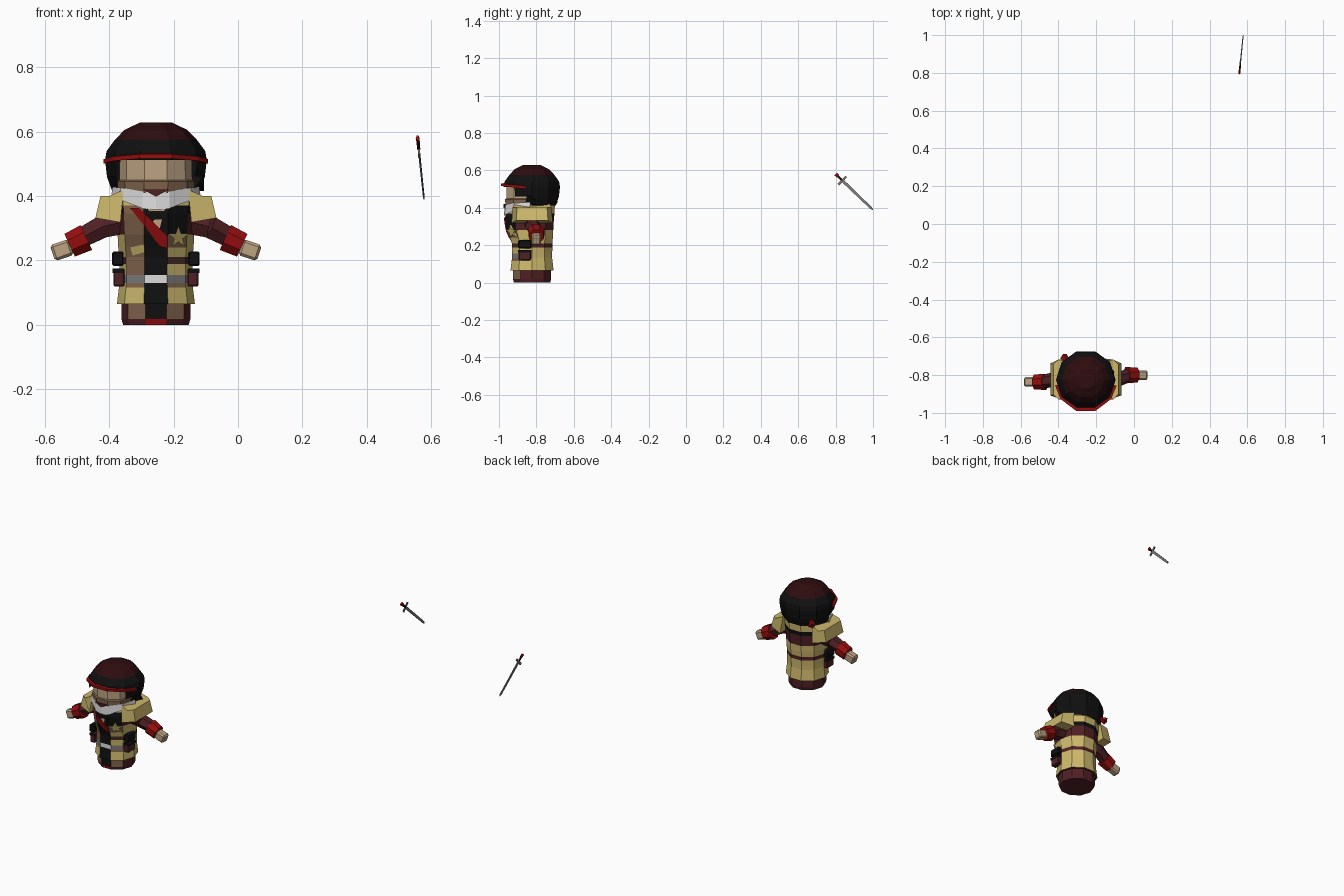
import bpy, bmesh, math
from mathutils import Vector, Matrix

if "Cube" in bpy.data.objects:
    bpy.data.objects.remove(bpy.data.objects["Cube"])

CX, CY = -0.255, -0.823
PALETTE = {
    "dark_maroon": (46, 12, 14), "black": (16, 16, 16), "red": (150, 14, 14),
    "yellow_cloth": (205, 184, 108), "skin": (188, 163, 130), "brown": (130, 100, 76),
    "white": (220, 220, 220), "grey": (125, 125, 125), "sleeve_maroon": (80, 32, 36),
    "shade_brown": (66, 44, 32)}
MATS = {}
for name, rgb in PALETTE.items():
    m = bpy.data.materials.new(name)
    lin = [((c / 255 + 0.055) / 1.055) ** 2.4 if c > 10 else c / 255 / 12.92 for c in rgb]
    m.diffuse_color = (*lin, 1)
    m.use_nodes = True
    m.node_tree.nodes["Principled BSDF"].inputs["Base Color"].default_value = m.diffuse_color
    MATS[name] = m
NAMES = list(PALETTE)


def finish(name, bm):
    bmesh.ops.recalc_face_normals(bm, faces=bm.faces)
    me = bpy.data.meshes.new(name)
    bm.to_mesh(me)
    bm.free()
    for m in MATS.values():
        me.materials.append(m)
    ob = bpy.data.objects.new(name, me)
    bpy.context.collection.objects.link(ob)
    return ob


def lathe(name, rings, rule, cy=CY, caps=(None, None), n=10):
    """rings: (radius, z, front stretch). rule(k, row) gives a colour or None for a hole."""
    bm = bmesh.new()
    vs = []
    for r, z, s in rings:
        row = []
        for j in range(n):
            a = math.tau * (j - 0.5) / n
            y = -r * math.cos(a)
            row.append(bm.verts.new((CX + r * math.sin(a), cy + y * (s if y < 0 else 1), z)))
        vs.append(row)
    for i in range(len(rings) - 1):
        for j in range(n):
            col = rule(j if j <= n // 2 else j - n, i)
            if col:
                q = (j + 1) % n
                f = bm.faces.new((vs[i][j], vs[i][q], vs[i + 1][q], vs[i + 1][j]))
                f.material_index = NAMES.index(col)
    for row, col in zip((vs[0], vs[-1]), caps):
        if col:
            bm.faces.new(row).material_index = NAMES.index(col)
    return finish(name, bm)


def prism(name, front, back, col):
    """Solid between two matching outlines."""
    bm = bmesh.new()
    a, b = [bm.verts.new(p) for p in front], [bm.verts.new(p) for p in back]
    bm.faces.new(a)
    bm.faces.new(b)
    for i in range(len(a)):
        q = (i + 1) % len(a)
        bm.faces.new((a[i], a[q], b[q], b[i]))
    for f in bm.faces:
        f.material_index = NAMES.index(col)
    return finish(name, bm)


def tube(name, p0, p1, r0, r1, col, sides=6, flat=1.0, ref=(0, 1, 0)):
    """Tapered prism along a line; flat squashes it along ref."""
    p0, p1 = Vector(p0), Vector(p1)
    d = (p1 - p0).normalized()
    u = d.cross(Vector(ref)).normalized()
    v = u.cross(d)
    def ring(p, r):
        return [p + u * r * math.cos(t) + v * r * flat * math.sin(t)
                for t in (math.tau * (i + 0.5) / sides for i in range(sides))]
    return prism(name, ring(p0, r0), ring(p1, r1), col)


def box(name, c, size, col, bevel=0.0, rot=0.0):
    bm = bmesh.new()
    bmesh.ops.create_cube(bm, size=1)
    if bevel:
        bmesh.ops.scale(bm, vec=size, verts=bm.verts)
        bmesh.ops.bevel(bm, geom=bm.edges[:], offset=bevel, segments=1, affect='EDGES')
    else:
        bmesh.ops.scale(bm, vec=size, verts=bm.verts)
    bmesh.ops.transform(bm, matrix=Matrix.Translation(c) @ Matrix.Rotation(rot, 4, 'Y'), verts=bm.verts)
    for f in bm.faces:
        f.material_index = NAMES.index(col)
    return finish(name, bm)


# robe: one ten-sided body, coloured by panel and height band
BODY = [(0.102, 0, 1), (0.107, 0.018, 1), (0.107, 0.065, 1), (0.121, 0.065, 1), (0.115, 0.115, 1),
        (0.113, 0.13, 1), (0.113, 0.155, 1), (0.114, 0.188, 1), (0.114, 0.21, 1), (0.117, 0.24, 1.06),
        (0.119, 0.28, 1.2), (0.123, 0.345, 1.24), (0.126, 0.37, 1.15), (0.128, 0.412, 1.0), (0.10, 0.425, 1.0)]


def robe_colour(k, row):
    if row == 0:
        return "red" if k == 0 else "sleeve_maroon"
    if row in (1, 2):
        return "black" if k == 0 else "brown" if abs(k) == 1 else "sleeve_maroon"
    if k == 0:
        return "white" if row == 5 else "black"
    if row in (3, 4) and abs(k) == 1:
        return "yellow_cloth" if row == 3 else "brown"
    if row == 5 and abs(k) <= 2:
        return "grey"
    if k == -1:
        return "yellow_cloth" if row >= 12 else "brown"
    if k == 1:
        return {6: "yellow_cloth", 7: "shade_brown", 8: "yellow_cloth", 9: "brown",
                10: "black", 11: "black"}.get(row, "yellow_cloth")
    return {7: "sleeve_maroon", 10: "sleeve_maroon", 11: "black"}.get(row, "yellow_cloth")


lathe("robe", BODY, robe_colour, caps=("sleeve_maroon", "yellow_cloth"))


# flat decorations that follow the robe front
def on_robe(x, z, lift):
    for (r0, z0, s0), (r1, z1, s1) in zip(BODY[3:], BODY[4:]):
        if z0 <= z <= z1:
            t = (z - z0) / (z1 - z0)
            r, s = r0 + (r1 - r0) * t, s0 + (s1 - s0) * t
            break
    half = r * math.sin(math.pi / 10)
    y = -r * math.cos(math.pi / 10) + max(0, abs(x) - half) * math.tan(math.radians(36))
    return (CX + x, CY + y * s - lift, z)


def plate(name, pts, col, lift=0.005):
    prism(name, [on_robe(x, z, lift) for x, z in pts], [on_robe(x, z, -0.003) for x, z in pts], col)


plate("bare_chest", [(-0.028, 0.368), (0.03, 0.368), (0.012, 0.30), (0.004, 0.29)], "skin", 0.004)
plate("sash_upper", [(-0.08, 0.362), (-0.052, 0.362), (-0.034, 0.345), (-0.034, 0.305)], "red")
plate("sash_lower", [(-0.034, 0.345), (0.036, 0.275), (0.036, 0.238), (0.012, 0.243), (-0.034, 0.305)], "red", 0.006)
star = [(0.07 + (0.034 if i % 2 == 0 else 0.014) * math.sin(i * math.pi / 5),
         0.272 + (0.036 if i % 2 == 0 else 0.015) * math.cos(i * math.pi / 5)) for i in range(10)]
plate("chest_ornament", star, "yellow_cloth", 0.009)
plate("left_panel_patch", [(-0.072, 0.215), (-0.037, 0.225), (-0.037, 0.25), (-0.08, 0.24)], "yellow_cloth", 0.004)

# head, jaw and hair
lathe("head", [(0.118, 0.41, 1), (0.120, 0.445, 1), (0.113, 0.45, 1), (0.112, 0.53, 1)],
      lambda k, r: "brown" if r < 2 else "skin", cy=-0.853, caps=("brown", "skin"))
HAIR = [(0.135, 0.412, 1), (0.152, 0.46, 1), (0.158, 0.512, 1), (0.153, 0.54, 1),
        (0.127, 0.575, 1), (0.098, 0.605, 1), (0.05, 0.628, 1)]


def hair_colour(k, row):
    if (row == 0 and abs(k) <= 2) or (row == 1 and abs(k) <= 1):
        return None
    return "black" if row < 4 else "dark_maroon"


lathe("hair_and_cap", HAIR, hair_colour, cy=-0.824, caps=(None, "dark_maroon"))
lathe("cap_lining", [(0.10, 0.513, 1), (0.156, 0.513, 1)], lambda k, r: "black", cy=-0.824)
tri = [(CX + 0.15, -0.85, 0.47), (CX + 0.15, -0.78, 0.415), (CX + 0.12, -0.86, 0.42)]
prism("side_lock", tri, [(x - 0.03, y + 0.03, z) for x, y, z in tri], "black")

# red headband brim, wider at the front
angs = [math.radians(a) for a in (-80, -54, -18, 18, 54, 80)]
outer = [(CX + 0.165 * math.sin(a), -0.826 - 0.172 * math.cos(a), 0.497 + 0.02 * math.cos(a)) for a in angs]
inner = [(CX + 0.135 * math.sin(a), -0.826 - 0.125 * math.cos(a), 0.500 + 0.02 * math.cos(a)) for a in angs]
bm = bmesh.new()
rows = [[bm.verts.new((x, y, z + dz)) for x, y, z in pts]
        for pts, dz in ((outer, 0), (outer, 0.014), (inner, 0.014), (inner, 0))]
for i in range(4):
    for j in range(5):
        p, q = rows[i], rows[(i + 1) % 4]
        bm.faces.new((p[j], p[j + 1], q[j + 1], q[j])).material_index = NAMES.index("red")
finish("headband_brim", bm)
tube("headband_knot", (CX - 0.095, -0.725, 0.45), (CX - 0.118, -0.70, 0.43), 0.01, 0.022, "red", 4)

# white scarf wrapping the front of the neck
bm = bmesh.new()
strip = []
for a in (-90, -54, -18, 0, 18, 54, 90):
    s, c = math.sin(math.radians(a)), math.cos(math.radians(a))
    strip.append([bm.verts.new((CX + r * s, -0.835 - r * c, z)) for r, z in
                  ((0.115, 0.425 - 0.01 * c), (0.135, 0.428 - 0.017 * c ** 4), (0.138, 0.405 - 0.048 * c ** 2))])
for p, q in zip(strip, strip[1:]):
    for i in range(2):
        bm.faces.new((p[i], q[i], q[i + 1], p[i + 1])).material_index = NAMES.index("white")
finish("scarf", bm)
prism("scarf_gap", [(CX + x, -0.976, z) for x, z in ((-0.04, 0.42), (0.04, 0.42), (0, 0.398))],
      [(CX + x, -0.955, z) for x, z in ((-0.04, 0.42), (0.04, 0.42), (0, 0.398))], "sleeve_maroon")

# mirrored parts: shoulder pads, sleeves, cuffs, hands, pouches
for side, label, hy in ((-1, "right", -0.836), (1, "left", -0.80)):
    X = lambda d: CX + side * d
    prof = [(0.10, 0.42, 0.095), (0.145, 0.40, 0.105), (0.172, 0.40, 0.08), (0.188, 0.332, 0.085), (0.11, 0.318, 0.11)]
    prism(label + "_shoulder_pad", [(X(d), CY - w, z) for d, z, w in prof],
          [(X(d), CY + w, z) for d, z, w in prof], "yellow_cloth")
    elbow = (X(0.165), CY, 0.305)
    tube(label + "_upper_sleeve", (X(0.08), CY, 0.325), elbow, 0.045, 0.04, "sleeve_maroon")
    tube(label + "_lower_sleeve", elbow, (X(0.235), hy, 0.268), 0.04, 0.035, "sleeve_maroon")
    tube(label + "_cuff", (X(0.216), hy, 0.271), (X(0.268), hy, 0.247), 0.046, 0.042, "red", 8)
    box(label + "_hand", (X(0.292), hy, 0.232), (0.062, 0.05, 0.052), "skin", 0.008, side * 0.33)
    box(label + "_upper_pouch", (X(0.118), -0.862, 0.205), (0.036, 0.07, 0.044), "black", 0.004)
    box(label + "_lower_pouch", (X(0.115), -0.862, 0.147), (0.034, 0.066, 0.056), "sleeve_maroon", 0.004)
    box(label + "_pouch_flap", (X(0.117), -0.862, 0.168), (0.036, 0.07, 0.014), "black")

# sword floating apart from the figure
top, tip = Vector((0.558, 0.80, 0.58)), Vector((0.578, 1.0, 0.388))
at = lambda t: top.lerp(tip, t)
axis = (tip - top).normalized()
cross = axis.cross(Vector((1, 0, 0))).normalized()
REF = (1, 0, 0)
tube("sword_pommel", at(0), at(0.07), 0.012, 0.01, "red", 6, 0.5, REF)
tube("sword_grip", at(0.06), at(0.18), 0.007, 0.007, "dark_maroon", 6, 0.7, REF)
tube("sword_guard", at(0.18) - cross * 0.03, at(0.18) + cross * 0.03, 0.009, 0.009, "grey", 4, 0.5, REF)
tube("sword_blade", at(0.18), at(0.95), 0.011, 0.009, "grey", 4, 0.35, REF)
tube("sword_tip", at(0.95), at(1), 0.009, 0.001, "grey", 4, 0.35, REF)
